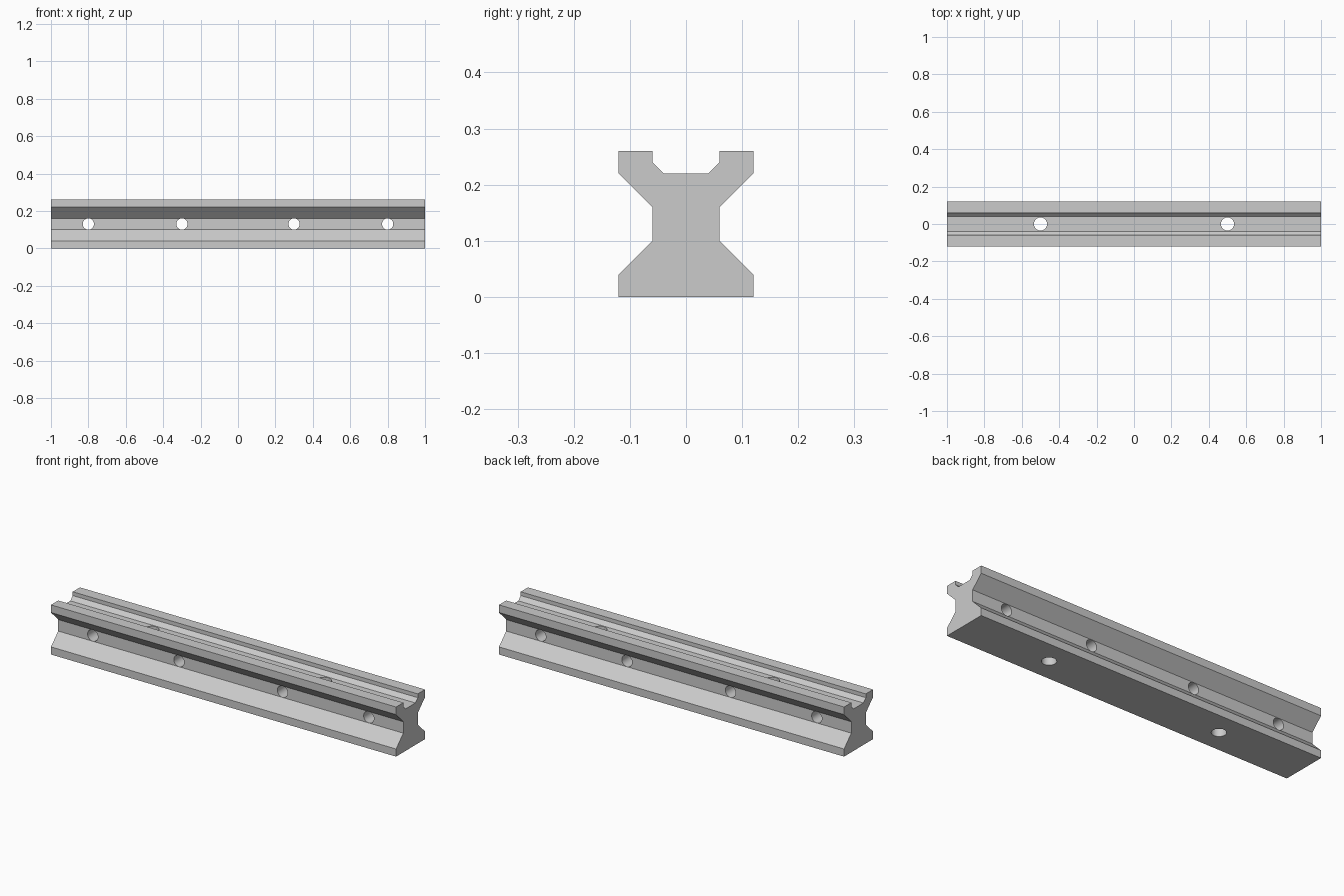
import bpy, bmesh, math
from mathutils import Matrix

cube = bpy.data.objects.get("Cube")
if cube:
    bpy.data.objects.remove(cube, do_unlink=True)

LENGTH = 2.0


def make_object(name, bm):
    bmesh.ops.recalc_face_normals(bm, faces=bm.faces)
    mesh = bpy.data.meshes.new(name)
    bm.to_mesh(mesh)
    bm.free()
    obj = bpy.data.objects.new(name, mesh)
    bpy.context.collection.objects.link(obj)
    return obj


# Material
steel = bpy.data.materials.new("light grey steel")
steel.use_nodes = True
color = (0.6, 0.6, 0.6, 1)
steel.diffuse_color = color
steel.node_tree.nodes["Principled BSDF"].inputs["Base Color"].default_value = color

# Rail: mirrored half profile (y, z) swept along x
half = [(0.12, 0), (0.12, 0.04), (0.06, 0.10), (0.06, 0.16), (0.12, 0.22),
        (0.12, 0.26), (0.06, 0.26), (0.06, 0.24), (0.04, 0.22)]
profile = half + [(-y, z) for y, z in reversed(half)]
bm = bmesh.new()
end = bm.faces.new([bm.verts.new((-LENGTH / 2, y, z)) for y, z in profile])
swept = bmesh.ops.extrude_face_region(bm, geom=[end], use_keep_orig=True)
moved = [g for g in swept["geom"] if isinstance(g, bmesh.types.BMVert)]
bmesh.ops.translate(bm, verts=moved, vec=(LENGTH, 0, 0))
rail = make_object("rail", bm)
rail.data.materials.append(steel)

# Cutter: cross holes through the web and vertical mounting holes
bm = bmesh.new()


def add_drill(radius, matrix):
    bmesh.ops.create_cone(bm, cap_ends=True, segments=32, radius1=radius,
                          radius2=radius, depth=0.8, matrix=matrix)


for x in (-0.8, -0.3, 0.3, 0.8):
    add_drill(0.03, Matrix.Translation((x, 0, 0.13)) @ Matrix.Rotation(math.pi / 2, 4, 'X'))
for x in (-0.5, 0.5):
    add_drill(0.035, Matrix.Translation((x, 0, 0.13)))
drills = make_object("hole_cutter", bm)
drills.hide_render = True
drills.data.materials.append(steel)

# Bore the holes, then drop the cutter
bore = rail.modifiers.new("holes", 'BOOLEAN')
bore.operation = 'DIFFERENCE'
bore.solver = 'EXACT'
bore.object = drills
bpy.ops.object.select_all(action='DESELECT')
bpy.context.view_layer.objects.active = rail
rail.select_set(True)
bpy.ops.object.modifier_apply(modifier=bore.name)
bpy.data.objects.remove(drills, do_unlink=True)

# Round hole walls, crisp rail edges
bpy.ops.object.shade_smooth_by_angle(angle=math.radians(30))
